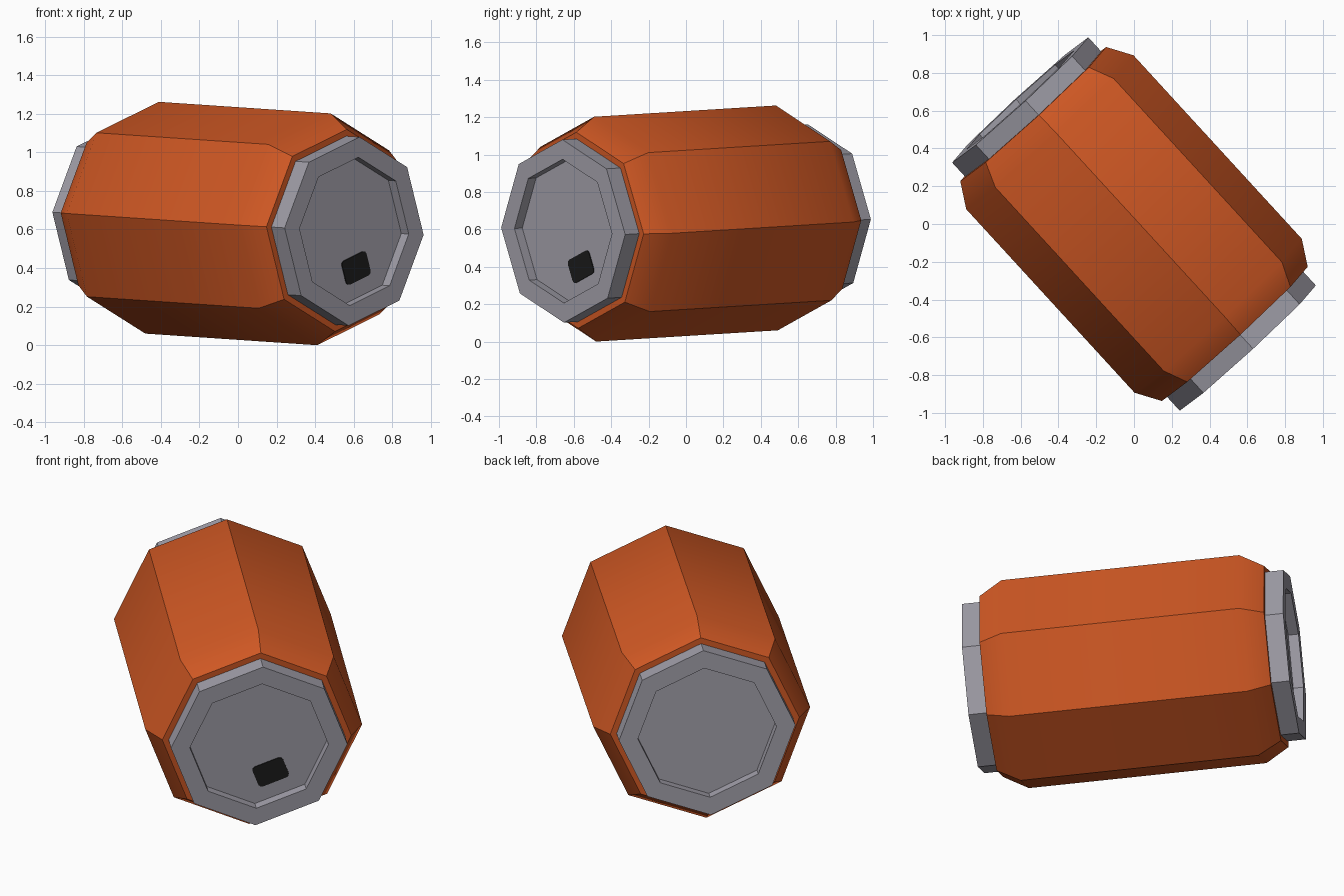
import bpy, bmesh, math
from mathutils import Matrix, Vector

if "Cube" in bpy.data.objects:
    bpy.data.objects.remove(bpy.data.objects["Cube"])

SIDES = 8

# Can frame: lies on its side, turned and slightly tilted
axis = Vector((0.676, -0.737, -0.0456)).normalized()
side = Vector((0.737, 0.676, 0)).normalized()
up = axis.cross(side)
frame = Matrix((side, up, axis)).transposed().to_4x4()
frame = (Matrix.Translation((0, 0, 0.631)) @ frame
         @ Matrix.Rotation(math.radians(-2.1), 4, 'Z'))


def material(name, rgb):
    m = bpy.data.materials.new(name)
    m.diffuse_color = (*rgb, 1)
    m.use_nodes = True
    m.node_tree.nodes["Principled BSDF"].inputs["Base Color"].default_value = m.diffuse_color
    return m


orange = material("orange_paint", (0.62, 0.096, 0.017))
grey = material("grey_metal", (0.35, 0.34, 0.39))
black = material("black_opening", (0.011, 0.011, 0.011))


def finish(bm, name, mat, smooth=None):
    me = bpy.data.meshes.new(name)
    bm.to_mesh(me)
    bm.free()
    me.materials.append(mat)
    ob = bpy.data.objects.new(name, me)
    bpy.context.collection.objects.link(ob)
    ob.matrix_world = frame
    if smooth:
        bpy.ops.object.select_all(action='DESELECT')
        ob.select_set(True)
        bpy.context.view_layer.objects.active = ob
        bpy.ops.object.shade_smooth_by_angle(angle=math.radians(smooth))
    return ob


def lathe(name, profile, mat, smooth=None, cap_end=False, flip=False):
    """Eight-sided revolve of (radius, height) points, listed upwards."""
    bm = bmesh.new()
    rings = []
    for r, z in profile:
        rings.append([bm.verts.new((r * math.cos(2 * math.pi * k / SIDES),
                                    r * math.sin(2 * math.pi * k / SIDES), z))
                      for k in range(SIDES)])
    for a, b in zip(rings, rings[1:]):
        for k in range(SIDES):
            n = (k + 1) % SIDES
            bm.faces.new((a[k], a[n], b[n], b[k]))
    if cap_end:
        bm.faces.new(rings[-1])
    if flip:  # turn to the other end
        bmesh.ops.rotate(bm, verts=bm.verts, matrix=Matrix.Rotation(math.pi, 3, 'X'))
    return finish(bm, name, mat, smooth)


# Body with sloped shoulders
half = [(0.602, 0.66), (0.525, 0.79), (0.48, 0.79)]
lathe("can_body", [(r, -z) for r, z in reversed(half)] + half, orange, smooth=35)

# Rims with recessed lids on both ends
rim = [(0.49, 0.788), (0.49, 0.892), (0.385, 0.892), (0.385, 0.835)]
lathe("front_rim", rim, grey, cap_end=True)
lathe("back_rim", rim, grey, cap_end=True, flip=True)

# Drinking opening: thin rounded plate on the front lid
bm = bmesh.new()
w, h, c = 0.09, 0.066, 0.02
a = math.radians(22.5)
turn = Matrix.Rotation(a, 4, 'Z')
outline = []
for sx, sy in ((1, 1), (-1, 1), (-1, -1), (1, -1)):
    arc = [(sx * (w - c + c * math.cos(t)), sy * (h - c + c * math.sin(t)))
           for t in (0, math.pi / 4, math.pi / 2)]
    outline += arc if sx * sy > 0 else arc[::-1]
base = bm.faces.new([bm.verts.new(turn @ Vector((x, y - 0.206, 0.835))) for x, y in outline])
top = bmesh.ops.extrude_face_region(bm, geom=[base])
bmesh.ops.translate(bm, vec=(0, 0, 0.005),
                    verts=[v for v in top["geom"] if isinstance(v, bmesh.types.BMVert)])
bmesh.ops.recalc_face_normals(bm, faces=bm.faces)
finish(bm, "drinking_opening", black)
